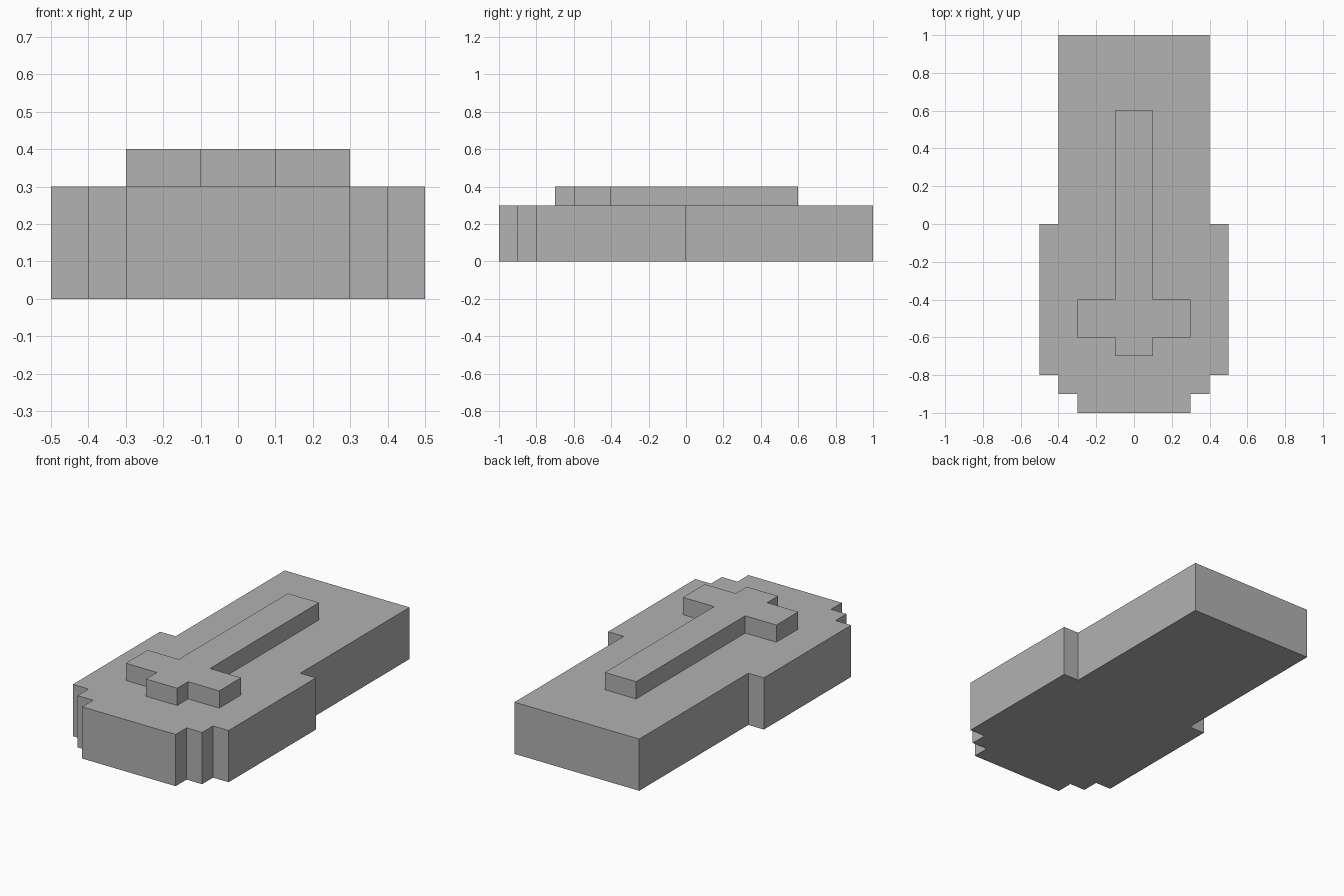
import bpy
import bmesh

cube = bpy.data.objects.get("Cube")
if cube:
    bpy.data.objects.remove(cube, do_unlink=True)

# Single grey finish
GREY = (0.445, 0.445, 0.445, 1.0)
grey = bpy.data.materials.new("plain_grey")
grey.use_nodes = True
grey.diffuse_color = GREY
for node in grey.node_tree.nodes:
    if node.type == 'BSDF_PRINCIPLED':
        node.inputs["Base Color"].default_value = GREY


def mirrored_slab(name, half_profile, bottom, top):
    """Mirror a right-hand outline across x = 0 and extrude it upwards."""
    outline = half_profile + [(-x, y) for x, y in reversed(half_profile)]
    bm = bmesh.new()
    base = bm.faces.new([bm.verts.new((x, y, bottom)) for x, y in outline])
    raised = bmesh.ops.extrude_face_region(bm, geom=[base], use_keep_orig=True)
    verts = [g for g in raised["geom"] if isinstance(g, bmesh.types.BMVert)]
    bmesh.ops.translate(bm, verts=verts, vec=(0, 0, top - bottom))
    bmesh.ops.recalc_face_normals(bm, faces=bm.faces)
    mesh = bpy.data.meshes.new(name)
    bm.to_mesh(mesh)
    bm.free()
    mesh.materials.append(grey)
    obj = bpy.data.objects.new(name, mesh)
    bpy.context.collection.objects.link(obj)
    return obj


# Thick body: wide stepped front half, narrower rear half
mirrored_slab("body", [(0.3, -1), (0.3, -0.9), (0.4, -0.9), (0.4, -0.8),
                       (0.5, -0.8), (0.5, 0), (0.4, 0), (0.4, 1)], 0, 0.3)

# Raised cross-shaped ridge on top
mirrored_slab("raised_cross", [(0.1, -0.7), (0.1, -0.6), (0.3, -0.6),
                               (0.3, -0.4), (0.1, -0.4), (0.1, 0.6)], 0.3, 0.4)
